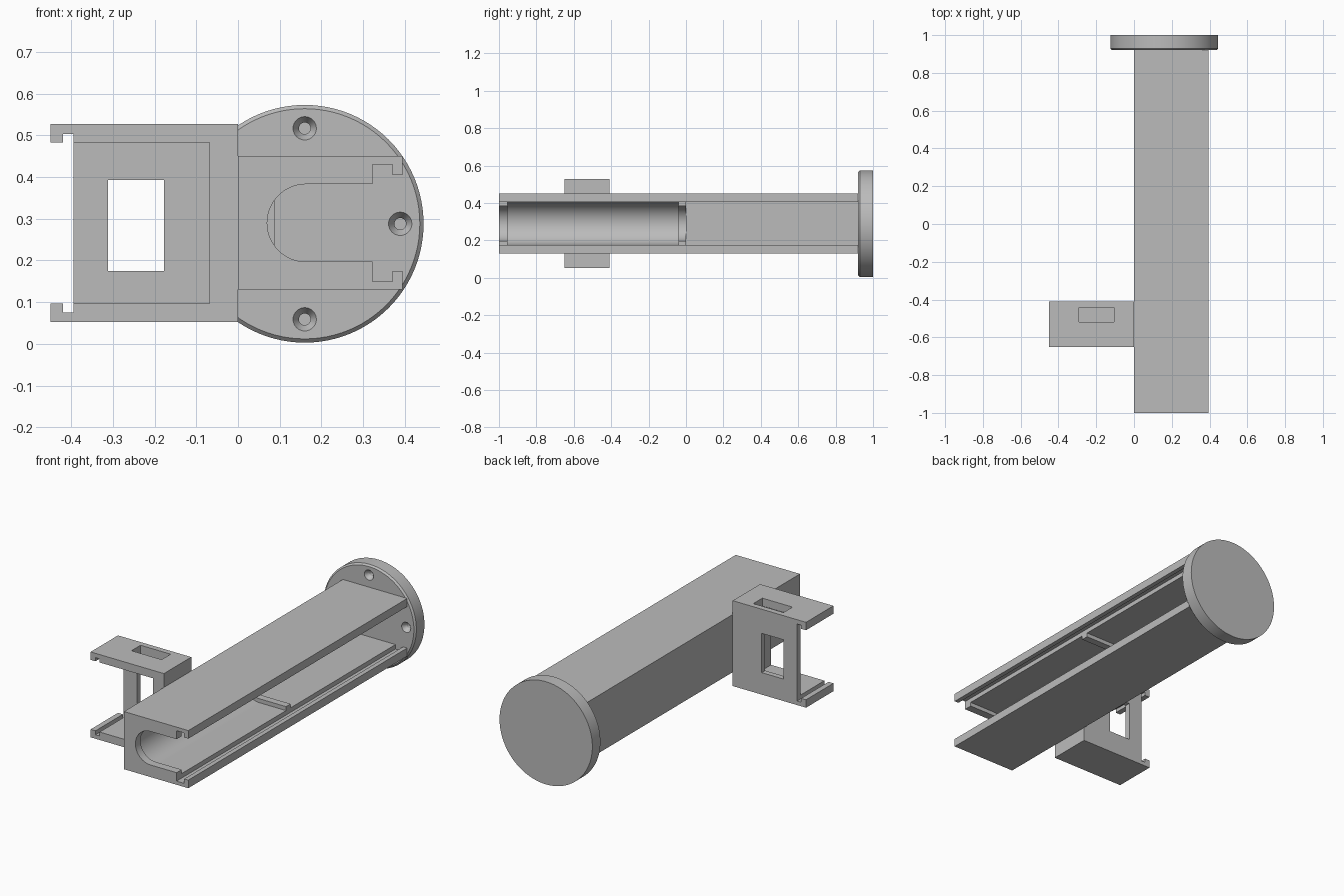
import bpy, bmesh, math

if "Cube" in bpy.data.objects:
    bpy.data.objects.remove(bpy.data.objects["Cube"], do_unlink=True)

grey = bpy.data.materials.new("plain_grey")
grey.use_nodes = True
grey.diffuse_color = (0.5, 0.5, 0.5, 1)
grey.node_tree.nodes["Principled BSDF"].inputs["Base Color"].default_value = (0.5, 0.5, 0.5, 1)


def finish(name, bm):
    bmesh.ops.recalc_face_normals(bm, faces=bm.faces)
    mesh = bpy.data.meshes.new(name)
    bm.to_mesh(mesh)
    bm.free()
    mesh.materials.append(grey)
    obj = bpy.data.objects.new(name, mesh)
    bpy.context.collection.objects.link(obj)
    return obj


def extrude(name, outline, y0, y1):
    """Extrude an (x, z) outline along y."""
    bm = bmesh.new()
    near = [bm.verts.new((x, y0, z)) for x, z in outline]
    far = [bm.verts.new((x, y1, z)) for x, z in outline]
    bm.faces.new(near)
    bm.faces.new(far)
    for i in range(len(near)):
        j = (i + 1) % len(near)
        bm.faces.new((near[i], near[j], far[j], far[i]))
    return finish(name, bm)


def box(name, x0, x1, y0, y1, z0, z1):
    return extrude(name, [(x0, z0), (x1, z0), (x1, z1), (x0, z1)], y0, y1)


def turned(name, cx, cz, rings, segments):
    """Solid of revolution about a y-parallel axis from (radius, y) rings."""
    bm = bmesh.new()
    loops = []
    for r, y in rings:
        angles = [math.tau * i / segments for i in range(segments)]
        loops.append([bm.verts.new((cx + r * math.cos(a), y, cz + r * math.sin(a))) for a in angles])
    bm.faces.new(loops[0])
    bm.faces.new(loops[-1])
    for a, b in zip(loops, loops[1:]):
        for i in range(segments):
            j = (i + 1) % segments
            bm.faces.new((a[i], a[j], b[j], b[i]))
    return finish(name, bm)


def rounded_slot(name, r, x_end, y0, y1):
    """Slot with a half-round closed side and a straight open side."""
    arc = [math.pi / 2 + math.pi * i / 32 for i in range(33)]
    outline = [(CX + r * math.cos(a), CZ + r * math.sin(a)) for a in arc]
    return extrude(name, outline + [(x_end, CZ - r), (x_end, CZ + r)], y0, y1)


def cut(target, cutters):
    bpy.context.view_layer.objects.active = target
    for cutter in cutters:
        cutter.hide_render = True
        mod = target.modifiers.new("cut", "BOOLEAN")
        mod.operation = "DIFFERENCE"
        mod.solver = "EXACT"
        mod.object = cutter
        bpy.ops.object.modifier_apply(modifier=mod.name)
        bpy.data.objects.remove(cutter, do_unlink=True)


def smooth(obj):
    bpy.ops.object.select_all(action="DESELECT")
    obj.select_set(True)
    bpy.context.view_layer.objects.active = obj
    bpy.ops.object.shade_smooth_by_angle(angle=math.radians(25))


CX, CZ = 0.163, 0.29

# Long housing, open on its left side
housing = box("housing", 0, 0.395, -1, 0.92, 0.13, 0.45)
cut(housing, [
    rounded_slot("end_slot", 0.093, 0.34, -1.1, 0.001),
    rounded_slot("cell_pocket", 0.115, 0.34, -0.955, -0.04),
    box("rear_bay", 0.088, 0.34, 0, 1.1, 0.175, 0.405),
    box("lid_groove", 0.323, 0.37, -1.1, 1.1, 0.15, 0.43),
    box("lid_opening", 0.36, 0.5, -1.1, 1.1, 0.175, 0.405),
])
smooth(housing)

# Round end flange with a chamfered front rim and countersunk holes
FX, FZ, FR = 0.16, 0.288, 0.285
flange = turned("end_flange", FX, FZ, [(FR - 0.009, 0.92), (FR, 0.929), (FR, 1)], 96)
holes = []
for k in range(4):
    a = k * math.pi / 2
    holes.append(turned("screw_hole", FX + 0.229 * math.cos(a), FZ + 0.229 * math.sin(a),
                        [(0.028, 0.9), (0.028, 0.921), (0.014, 0.945), (0.014, 0.965)], 32))
cut(flange, holes)
smooth(flange)

# Side bracket: C-shaped frame with hooked ends, window and top slot
bracket = box("side_bracket", -0.45, 0, -0.65, -0.41, 0.053, 0.527)
cut(bracket, [
    box("cavity", -0.41, -0.068, -0.7, -0.44, 0.097, 0.483),
    box("hook_notch", -0.42, -0.395, -0.7, -0.3, 0.075, 0.503),
    box("side_opening", -0.5, -0.41, -0.7, -0.3, 0.097, 0.483),
    box("window", -0.312, -0.178, -0.7, -0.3, 0.175, 0.393),
    box("top_slot", -0.29, -0.105, -0.52, -0.441, 0.4, 0.6),
])
